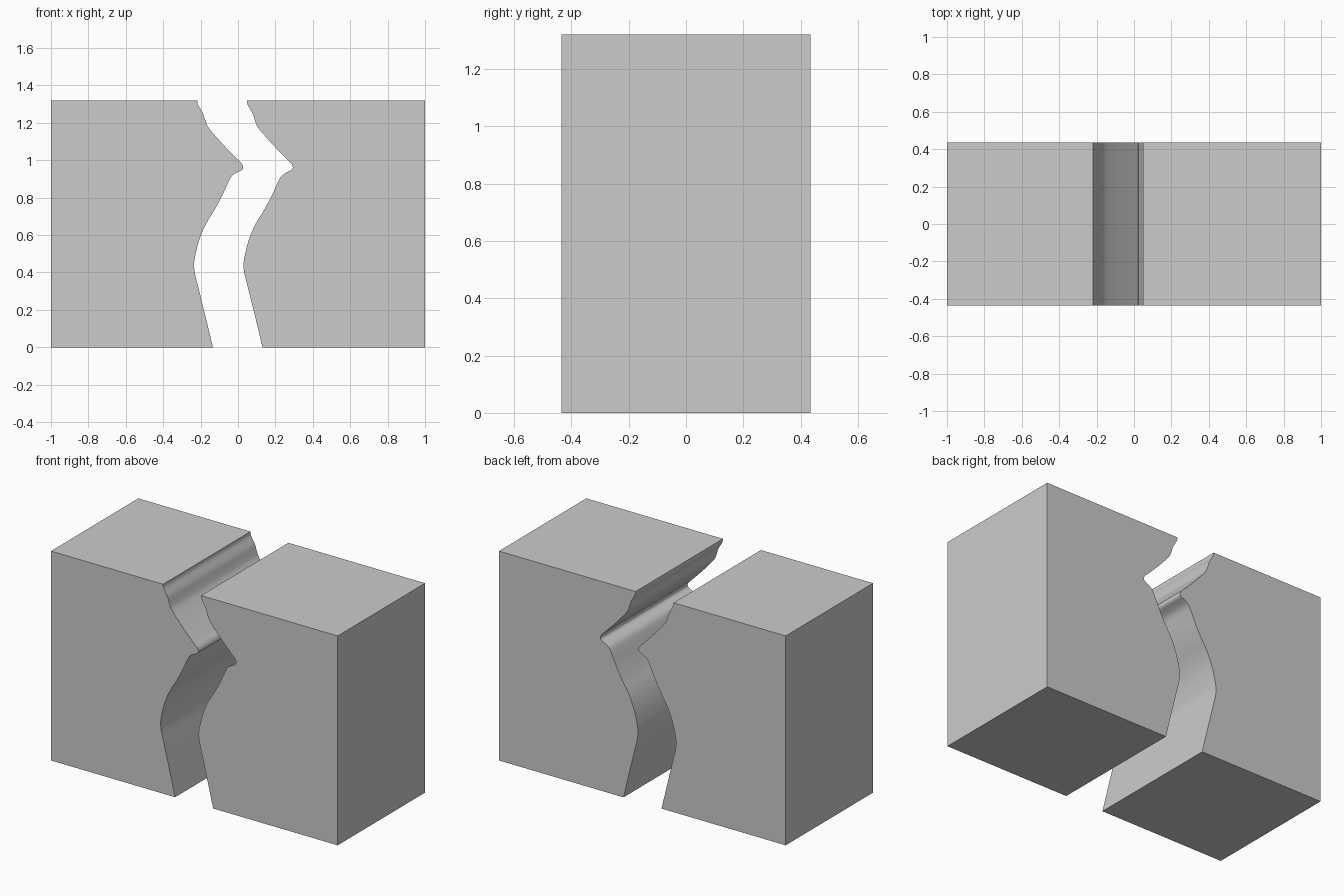
import bpy, bmesh, math
from mathutils import Vector

if "Cube" in bpy.data.objects:
    bpy.data.objects.remove(bpy.data.objects["Cube"])

HEIGHT, HALF_DEPTH, GAP = 1.32, 0.435, 0.265

# crack profile (x, z) along the left block, bottom to top
CRACK = [(-.134, 0), (-.175, .17), (-.207, .30), (-.235, .425), (-.222, .52),
         (-.198, .60), (-.165, .67), (-.125, .735), (-.085, .81), (-.055, .875),
         (-.033, .915), (-.005, .935), (.02, .948), (.028, .963), (.018, .985),
         (-.01, 1.012), (-.085, 1.09), (-.153, 1.168), (-.172, 1.205),
         (-.187, 1.25), (-.213, 1.295), (-.218, HEIGHT)]


def smooth_curve(points, steps=4):
    """Catmull-Rom curve through the points."""
    p = [Vector(q) for q in points]
    p = [2 * p[0] - p[1]] + p + [2 * p[-1] - p[-2]]
    out = []
    for a, b, c, d in zip(p, p[1:], p[2:], p[3:]):
        for i in range(steps):
            t = i / steps
            out.append(0.5 * (2 * b + (c - a) * t + (2 * a - 5 * b + 4 * c - d) * t * t
                              + (3 * b - a - 3 * c + d) * t ** 3))
    return out + [p[-2]]


def block(name, outer_x, offset):
    """Extrude the outline between the crack and a flat outer side."""
    outline = [(v.x + offset, v.y) for v in smooth_curve(CRACK)]
    outline += [(outer_x, HEIGHT), (outer_x, 0)]
    bm = bmesh.new()
    face = bm.faces.new([bm.verts.new((x, -HALF_DEPTH, z)) for x, z in outline])
    ext = bmesh.ops.extrude_face_region(bm, geom=[face], use_keep_orig=True)
    verts = [g for g in ext["geom"] if isinstance(g, bmesh.types.BMVert)]
    bmesh.ops.translate(bm, verts=verts, vec=(0, 2 * HALF_DEPTH, 0))
    bmesh.ops.recalc_face_normals(bm, faces=bm.faces)
    mesh = bpy.data.meshes.new(name)
    bm.to_mesh(mesh)
    bm.free()
    obj = bpy.data.objects.new(name, mesh)
    bpy.context.collection.objects.link(obj)
    bpy.ops.object.select_all(action='DESELECT')
    obj.select_set(True)
    bpy.context.view_layer.objects.active = obj
    bpy.ops.object.shade_smooth_by_angle(angle=math.radians(30))


# two halves of the split block
block("left_block", -1, 0)
block("right_block", 1, GAP)
